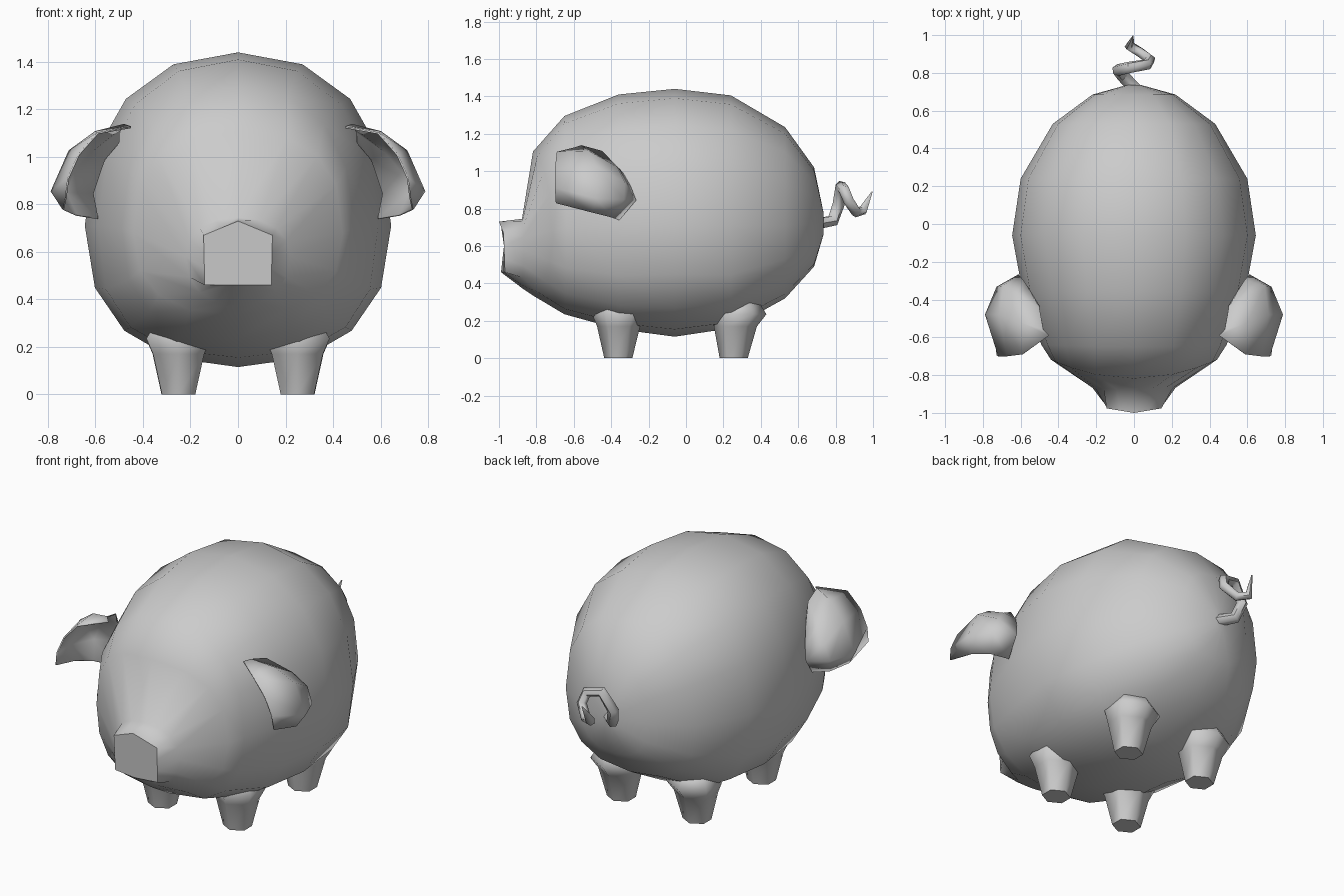
import bpy, bmesh, math

if "Cube" in bpy.data.objects:
    bpy.data.objects.remove(bpy.data.objects["Cube"])

grey = bpy.data.materials.new("plain grey")
grey.diffuse_color = (0.6, 0.6, 0.6, 1)
grey.use_nodes = True
grey.node_tree.nodes["Principled BSDF"].inputs["Base Color"].default_value = grey.diffuse_color


def finish(obj, angle=60):
    obj.data.materials.append(grey)
    bpy.ops.object.select_all(action='DESELECT')
    obj.select_set(True)
    bpy.context.view_layer.objects.active = obj
    bpy.ops.object.shade_smooth_by_angle(angle=math.radians(angle))
    return obj


def loft(name, rings, closed=True, angle=60):
    """Skin a list of equally long point rows; closed rows get end caps."""
    bm = bmesh.new()
    rows = [[bm.verts.new(p) for p in r] for r in rings]
    n = len(rows[0])
    for a, b in zip(rows, rows[1:]):
        for i in range(n if closed else n - 1):
            j = (i + 1) % n
            bm.faces.new((a[i], a[j], b[j], b[i]))
    if closed:
        bm.faces.new(rows[0])
        bm.faces.new(rows[-1])
    bmesh.ops.recalc_face_normals(bm, faces=bm.faces)
    mesh = bpy.data.meshes.new(name)
    bm.to_mesh(mesh)
    bm.free()
    obj = bpy.data.objects.new(name, mesh)
    bpy.context.collection.objects.link(obj)
    return finish(obj, angle)


# Body: rounded rings along y; bow pulls the sides of a ring backwards,
# smaller exponents make the upper and lower half squarer
def body_ring(y, hw, top, mid, bot, bow, e_top, e_bot):
    pts = []
    for i in range(16):
        a = math.tau * i / 16
        s, c = math.sin(a), math.cos(a)
        e = e_top if c > 0 else e_bot
        x = math.copysign(abs(s) ** e, s) if abs(s) > 1e-6 else 0
        z = math.copysign(abs(c) ** e, c) if abs(c) > 1e-6 else 0
        height = top - mid if c > 0 else mid - bot
        pts.append((hw * x, y + bow * x * x, mid + height * z))
    return pts


# Snout tip: five-cornered outline sampled to match the body rings
def snout_ring():
    key = [(0, 0.73, 2), (0.145, 0.67, 3), (0.14, 0.46, 3), (0, 0.46, 0)]
    half = []
    for (x0, z0, n), (x1, z1, _) in zip(key, key[1:]):
        half += [(x0 + (x1 - x0) * k / n, z0 + (z1 - z0) * k / n) for k in range(n)]
    half.append(key[-1][:2])
    full = half + [(-x, z) for x, z in half[-2:0:-1]]
    return [(x, -1.0 + (0.73 - z) * 0.04 + abs(x) * 0.15, z) for x, z in full]


sections = [
    (-0.877, 0.22, 0.745, 0.58, 0.375, 0.01, 0.9, 0.9),
    (-0.818, 0.44, 1.105, 0.68, 0.335, 0.10, 0.78, 0.8),
    (-0.65, 0.49, 1.295, 0.70, 0.235, 0.01, 0.88, 0.8),
    (-0.36, 0.59, 1.41, 0.71, 0.155, 0.0, 0.9, 0.76),
    (-0.06, 0.645, 1.44, 0.71, 0.115, 0.0, 0.9, 0.86),
    (0.24, 0.60, 1.405, 0.71, 0.16, 0.0, 0.9, 0.76),
    (0.53, 0.43, 1.235, 0.71, 0.32, 0.0, 0.85, 0.8),
    (0.685, 0.22, 1.02, 0.72, 0.49, 0.0, 0.8, 0.8),
    (0.735, 0.04, 0.78, 0.72, 0.66, 0.0, 0.9, 0.9),
]
body = loft("body", [snout_ring()] + [body_ring(*s) for s in sections], angle=70)
for edge in body.data.edges:  # crisp rim around the flat snout
    if max(edge.vertices) < 16:
        edge.use_edge_sharp = True


# Legs: flared six-sided stumps; shift leans the flare backwards
def leg(name, x, y, shift):
    levels = [(0.0, 0.075, 0.0), (0.17, 0.115, 0.3), (0.235, 0.145, 1.0), (0.31, 0.10, 1.0)]
    rings = []
    for z, r, f in levels:
        rings.append([(x + r * math.cos(math.tau * (i + 0.5) / 6) * 1.08,
                       y + shift * f + r * math.sin(math.tau * (i + 0.5) / 6), z)
                      for i in range(6)])
    return loft(name, rings, angle=75)


# Ears: curled thin flaps, rows run front to back, each from root to lower rim
ear_rows = [
    [(0.45, -0.59, 1.125), (0.59, -0.69, 1.10), (0.67, -0.70, 1.01),
     (0.715, -0.70, 0.91), (0.725, -0.695, 0.83)],
    [(0.48, -0.56, 1.135), (0.60, -0.52, 1.105), (0.71, -0.48, 1.025),
     (0.785, -0.48, 0.855), (0.735, -0.50, 0.78)],
    [(0.50, -0.45, 1.105), (0.62, -0.37, 1.02), (0.69, -0.33, 0.94),
     (0.725, -0.335, 0.85), (0.68, -0.40, 0.755)],
    [(0.50, -0.44, 1.06), (0.56, -0.34, 0.99), (0.585, -0.30, 0.92),
     (0.61, -0.27, 0.845), (0.59, -0.36, 0.74)],
]
for side, label in ((1, "left"), (-1, "right")):
    leg("front_leg_" + label, side * 0.25, -0.362, 0.005)
    leg("back_leg_" + label, side * 0.252, 0.255, 0.03)
    ear = loft("ear_" + label, [[(side * x, y, z) for x, y, z in r] for r in ear_rows],
               closed=False, angle=80)
    shell = ear.modifiers.new("thickness", 'SOLIDIFY')
    shell.thickness = 0.008
    shell.offset = 0

# Tail: corkscrew tube tapering to a point
path = [(0.02, 0.70, 0.72), (-0.06, 0.785, 0.735), (-0.085, 0.815, 0.82),
        (-0.02, 0.83, 0.92), (0.07, 0.845, 0.90), (0.085, 0.87, 0.84),
        (0.03, 0.91, 0.78), (-0.025, 0.945, 0.79), (-0.005, 0.995, 0.89)]
curve = bpy.data.curves.new("tail", 'CURVE')
curve.dimensions = '3D'
curve.bevel_depth = 0.034
curve.bevel_resolution = 1
curve.use_fill_caps = True
spline = curve.splines.new('POLY')
spline.points.add(len(path) - 1)
for i, (point, co) in enumerate(zip(spline.points, path)):
    point.co = (*co, 1)
    point.radius = 0.1 if i == len(path) - 1 else 1.0 - 0.03 * i
tail = bpy.data.objects.new("tail", curve)
bpy.context.collection.objects.link(tail)
bpy.ops.object.select_all(action='DESELECT')
tail.select_set(True)
bpy.context.view_layer.objects.active = tail
bpy.ops.object.convert(target='MESH')
finish(bpy.context.view_layer.objects.active)
